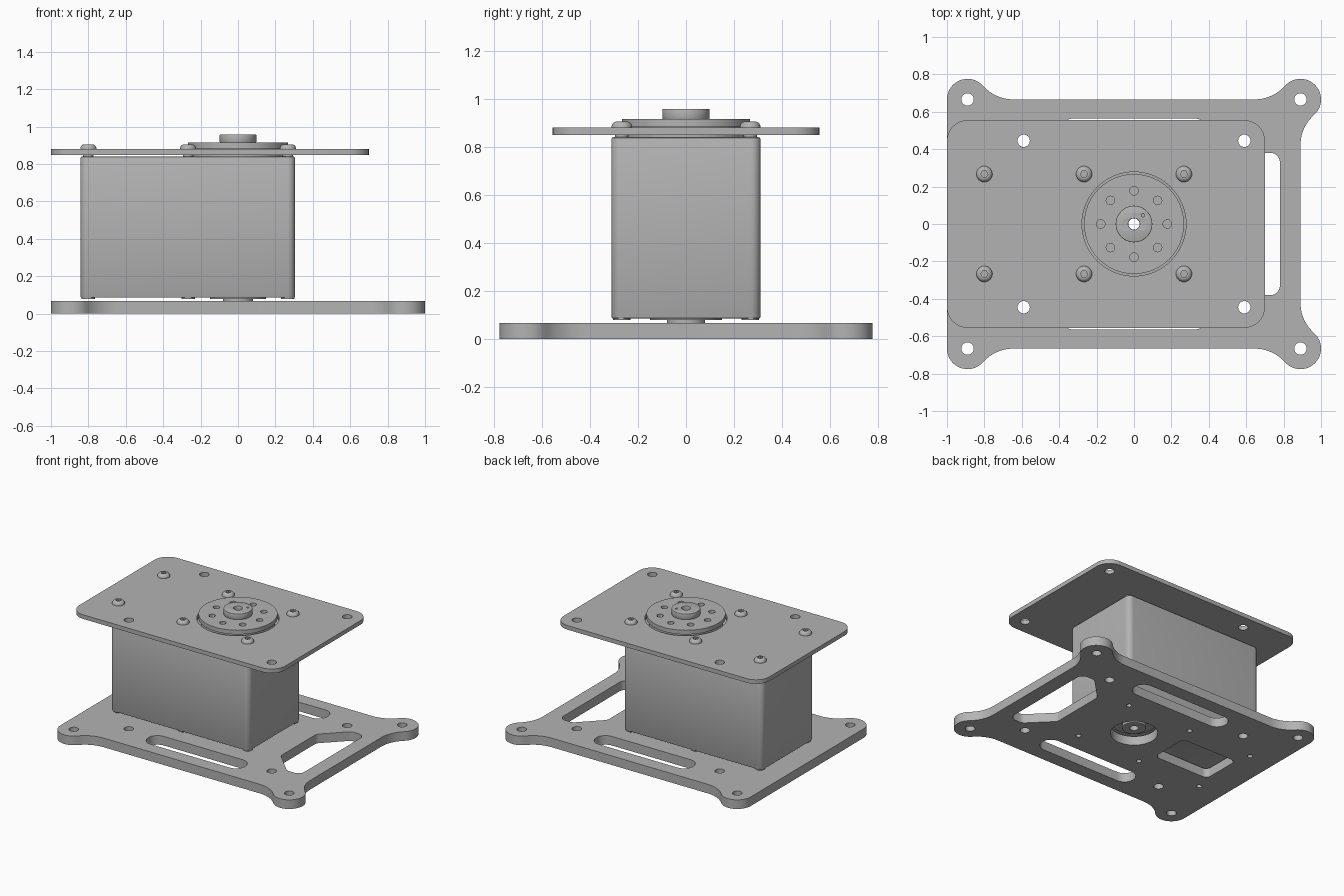
import bpy, bmesh
from math import sin, cos, pi, radians, atan2, degrees, hypot, tan, sqrt
from mathutils import Vector

cube = bpy.data.objects.get("Cube")
if cube:
    bpy.data.objects.remove(cube)

grey = bpy.data.materials.new("plain grey")
grey.use_nodes = True
grey.diffuse_color = (0.45, 0.45, 0.45, 1)
grey.node_tree.nodes["Principled BSDF"].inputs["Base Color"].default_value = (0.45, 0.45, 0.45, 1)


def arc(cx, cy, r, a0, a1, n=10):
    steps = [radians(a0 + (a1 - a0) * i / n) for i in range(n + 1)]
    return [(cx + r * cos(a), cy + r * sin(a)) for a in steps]


def circle(cx, cy, r, n=32):
    return arc(cx, cy, r, 0, 360, n)[:-1]


def rounded(points, r, n=8):
    """Fillet every corner of a convex counter-clockwise polygon."""
    out = []
    for i, p in enumerate(points):
        p = Vector(p)
        a = (Vector(points[i - 1]) - p).normalized()
        b = (Vector(points[(i + 1) % len(points)]) - p).normalized()
        half = a.angle(b) / 2
        c = p + (a + b).normalized() * r / sin(half)
        start = p + a * r / tan(half) - c
        a0 = degrees(atan2(start.y, start.x))
        out += arc(c.x, c.y, r, a0, a0 + 180 - 2 * degrees(half), n)
    return out


def rect(x0, x1, y0, y1, r):
    return rounded([(x0, y0), (x1, y0), (x1, y1), (x0, y1)], r)


def finish(ob):
    ob.data.materials.clear()
    ob.data.materials.append(grey)
    bpy.ops.object.select_all(action='DESELECT')
    ob.select_set(True)
    bpy.context.view_layer.objects.active = ob
    bpy.ops.object.shade_smooth_by_angle(angle=radians(30))


def plate(name, z0, z1, loops, bevel=0.0):
    """Solid plate: the first loop is the outline, the others are holes."""
    cu = bpy.data.curves.new(name, 'CURVE')
    cu.dimensions = '2D'
    cu.fill_mode = 'BOTH'
    cu.extrude = (z1 - z0) / 2 - bevel
    cu.bevel_depth = bevel
    cu.bevel_resolution = 1
    cu.offset = -bevel
    for loop in loops:
        sp = cu.splines.new('POLY')
        sp.points.add(len(loop) - 1)
        for pt, (x, y) in zip(sp.points, loop):
            pt.co = (x, y, 0, 1)
        sp.use_cyclic_u = True
    ob = bpy.data.objects.new(name, cu)
    ob.location.z = (z0 + z1) / 2
    bpy.context.collection.objects.link(ob)
    bpy.ops.object.select_all(action='DESELECT')
    ob.select_set(True)
    bpy.context.view_layer.objects.active = ob
    bpy.ops.object.convert(target='MESH')
    ob = bpy.context.view_layer.objects.active
    bm = bmesh.new()
    bm.from_mesh(ob.data)
    bmesh.ops.remove_doubles(bm, verts=bm.verts, dist=1e-5)
    bmesh.ops.recalc_face_normals(bm, faces=bm.faces)
    bm.to_mesh(ob.data)
    bm.free()
    finish(ob)
    return ob


def screw(name, x, y, profile, n=24):
    """Turned screw; profile rows are radius, height, hexagonal or not."""
    bm = bmesh.new()
    rings = []
    for r, z, hexed in profile:
        ring = []
        for i in range(n):
            a = 2 * pi * i / n
            k = cos(pi / 6) / cos(a % (pi / 3) - pi / 6) if hexed else 1
            ring.append(bm.verts.new((x + r * k * cos(a), y + r * k * sin(a), z)))
        rings.append(ring)
    for lo, hi in zip(rings, rings[1:]):
        for i in range(n):
            j = (i + 1) % n
            bm.faces.new((lo[i], lo[j], hi[j], hi[i]))
    bm.faces.new(rings[0][::-1])
    bm.faces.new(rings[-1])
    me = bpy.data.meshes.new(name)
    bm.to_mesh(me)
    bm.free()
    ob = bpy.data.objects.new(name, me)
    bpy.context.collection.objects.link(ob)
    finish(ob)


# Shared hole positions
screw_spots = [(x, s * 0.267) for x in (-0.8, -0.267, 0.267) for s in (-1, 1)]
mount_spots = [(sx * 0.59, sy * 0.445) for sx in (-1, 1) for sy in (-1, 1)]
mount_holes = [circle(x, y, 0.033) for x, y in mount_spots]

# Base plate outline: round ears blended into the edges by concave fillets
ex, ey, er, fr = 0.89, 0.666, 0.11, 0.22
d = sqrt((fr + er) ** 2 - fr ** 2)
t = degrees(atan2(fr, d))
half = arc(ex + fr, ey - d, fr, 180, 90 + t)
half += arc(ex, ey, er, t - 90, 180 - t, 24)[1:]
half += arc(ex - d, ey + fr, fr, -t, -90)[1:]
half += arc(d - ex, ey + fr, fr, -90, t - 180)
half += arc(-ex, ey, er, t, 180, 18)[1:]
outline = half + [(x, -y) for x, y in reversed(half)]

side_slots = [rect(-0.4, 0.4, y - 0.077, y + 0.077, 0.075) for y in (-0.487, 0.487)]
end_slot = rounded([(0.78, -0.38), (0.78, 0.38), (0.67, 0.38), (0.5, 0.21),
                    (0.5, -0.21), (0.67, -0.38)], 0.05)
cable_window = rect(-0.77, -0.31, -0.15, 0.15, 0.04)
ear_holes = [circle(sx * ex, sy * ey, 0.033) for sx in (-1, 1) for sy in (-1, 1)]
plate("base_plate", 0, 0.068,
      [outline, end_slot, cable_window, circle(0, 0, 0.16, 48)] + side_slots + ear_holes
      + mount_holes + [circle(x, y, 0.018, 20) for x, y in screw_spots])

# Motor housing with its lower boss and through bore
bore = circle(0, 0, 0.03)
plate("motor_body", 0.085, 0.84, [rect(-0.842, 0.305, -0.31, 0.31, 0.04), bore], 0.008)
plate("lower_collar", 0.079, 0.086, [circle(0, 0, 0.15, 48), bore])
plate("lower_boss", 0.04, 0.08, [circle(0, 0, 0.08), bore])

# Top plate
plate("top_plate", 0.849, 0.88,
      [rect(-1, 0.7, -0.555, 0.555, 0.11), circle(0, 0, 0.278, 64)] + mount_holes)

# Output flange and hub
bolt_ring = [circle(0.178 * cos(i * pi / 4), 0.178 * sin(i * pi / 4), 0.023, 20) for i in range(8)]
plate("flange_neck", 0.839, 0.885, [circle(0, 0, 0.25, 64), bore])
plate("output_flange", 0.884, 0.915, [circle(0, 0, 0.267, 64)] + bolt_ring + [bore])
plate("output_hub", 0.914, 0.958,
      [circle(0, 0, 0.098, 48), bore, circle(0.048, 0.046, 0.008, 12)], 0.004)

# Button head screws with hexagonal sockets
head = [(0.028, 0.838, 0), (0.028, 0.879, 0), (0.043, 0.879, 0), (0.043, 0.885, 0),
        (0.039, 0.895, 0), (0.032, 0.902, 0), (0.024, 0.905, 0), (0.019, 0.905, 1), (0.019, 0.888, 1)]
for i, (x, y) in enumerate(screw_spots):
    screw(f"screw_{i + 1}", x, y, head)
    plate(f"lower_spacer_{i + 1}", 0.079, 0.087, [circle(x, y, 0.036, 20)])
